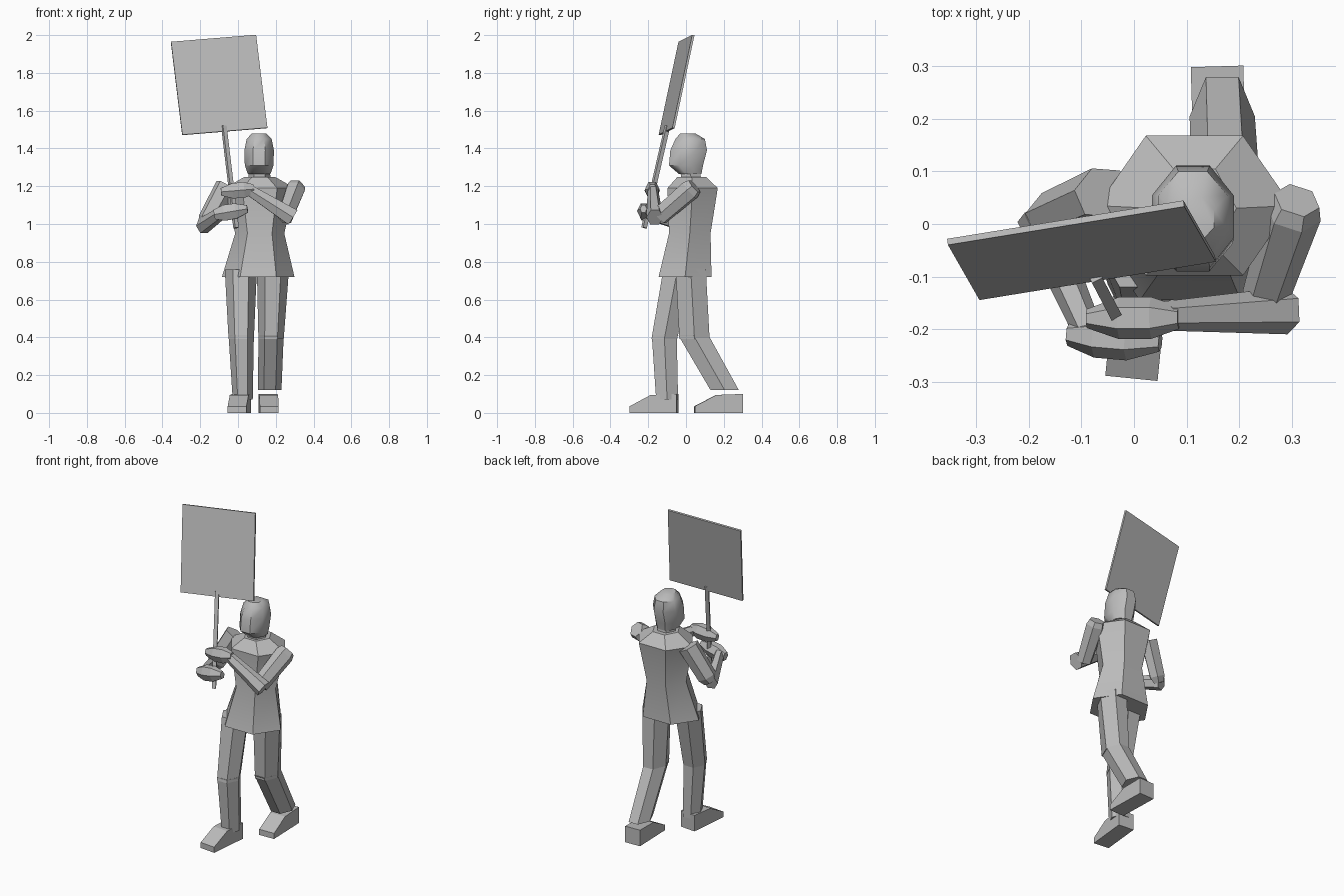
import bpy
import bmesh
from math import cos, sin, pi
from mathutils import Vector, Matrix

if "Cube" in bpy.data.objects:
    bpy.data.objects.remove(bpy.data.objects["Cube"])

grey = bpy.data.materials.new("plain_grey")
grey.use_nodes = True
grey.diffuse_color = (0.5, 0.5, 0.5, 1)
grey.node_tree.nodes["Principled BSDF"].inputs["Base Color"].default_value = (0.5, 0.5, 0.5, 1)


def finish(name, bm, smooth=0):
    bmesh.ops.recalc_face_normals(bm, faces=bm.faces)
    mesh = bpy.data.meshes.new(name)
    bm.to_mesh(mesh)
    bm.free()
    mesh.materials.append(grey)
    obj = bpy.data.objects.new(name, mesh)
    bpy.context.collection.objects.link(obj)
    if smooth:
        bpy.ops.object.select_all(action='DESELECT')
        obj.select_set(True)
        bpy.context.view_layer.objects.active = obj
        bpy.ops.object.shade_smooth_by_angle(angle=smooth)
    return obj


def skin(name, loops, smooth=0):
    """Join matching loops of points into a closed solid."""
    bm = bmesh.new()
    rows = [[bm.verts.new(p) for p in loop] for loop in loops]
    n = len(rows[0])
    for a, b in zip(rows, rows[1:]):
        for i in range(n):
            j = (i + 1) % n
            bm.faces.new((a[i], a[j], b[j], b[i]))
    bm.faces.new(rows[0])
    bm.faces.new(rows[-1])
    return finish(name, bm, smooth)


def ring(n, rx, ry, start=0.0):
    """Polygon stretched to exact half width and half depth."""
    angles = [start + 2 * pi * i / n for i in range(n)]
    mx = max(cos(a) for a in angles)
    my = max(sin(a) for a in angles)
    return [Vector((rx * cos(a) / mx, ry * sin(a) / my, 0)) for a in angles]


def stack(name, levels, n=6, start=0.0, smooth=0):
    """Horizontal rings: centre x, y, z, half width, half depth."""
    skin(name, [[Vector((x, y, z)) + p for p in ring(n, rx, ry, start)]
                for x, y, z, rx, ry in levels], smooth)


def limb(name, a, b, sizes, n=6, start=0.0):
    """Rings square to the line a-b; sizes are (fraction, rx, ry)."""
    a, b = Vector(a), Vector(b)
    turn = (b - a).to_track_quat('Z', 'Y')
    skin(name, [[a.lerp(b, t) + turn @ p for p in ring(n, rx, ry, start)]
                for t, rx, ry in sizes])


def foot(name, x, heel_y, length, half, turn):
    """Wedge shoe: side profile extruded across, turned about the heel."""
    profile = [(0, 0), (0, 0.1), (-0.55, 0.095), (-1, 0.035), (-1, 0)]
    spin = Matrix.Rotation(turn, 3, 'Z')
    skin(name, [[Vector((x, heel_y, 0)) + spin @ Vector((s * half, y * length, z))
                 for y, z in profile] for s in (-1, 1)])


# Body
stack("torso", [(0.107, -0.005, 0.72, 0.192, 0.14), (0.115, 0.02, 0.95, 0.13, 0.11),
                (0.115, 0.035, 1.19, 0.185, 0.133), (0.115, 0.03, 1.25, 0.08, 0.075)], smooth=0.6)
stack("neck", [(0.115, 0.03, 1.2, 0.06, 0.055), (0.112, 0.02, 1.31, 0.055, 0.05)])
stack("head", [(0.112, 0.022, 1.265, 0.06, 0.06), (0.112, 0.0, 1.31, 0.076, 0.09),
               (0.112, 0.014, 1.39, 0.078, 0.097), (0.112, 0.022, 1.45, 0.066, 0.078),
               (0.112, 0.01, 1.478, 0.04, 0.042)], n=8, start=pi / 8, smooth=0.75)

# Striding legs
stack("right_thigh", [(0.015, -0.045, 0.76, 0.085, 0.075), (0.017, -0.115, 0.39, 0.067, 0.068)])
stack("right_shin", [(0.017, -0.115, 0.41, 0.067, 0.066), (0.025, -0.1, 0.07, 0.053, 0.058)])
stack("left_thigh", [(0.185, 0.025, 0.76, 0.085, 0.08), (0.175, 0.045, 0.39, 0.067, 0.08)])
stack("left_shin", [(0.175, 0.04, 0.41, 0.067, 0.08), (0.168, 0.205, 0.12, 0.062, 0.075)])
foot("right_foot", 0.02, -0.045, 0.25, 0.05, -0.1)
foot("left_foot", 0.158, 0.3, 0.255, 0.05, 0.03)

# Arms bent toward the pole
limb("right_upper_arm", (-0.06, 0.06, 1.2), (-0.175, 0.01, 0.99),
     [(0, 0.05, 0.055), (0.85, 0.045, 0.05), (1, 0.03, 0.035)])
limb("right_forearm", (-0.185, 0.02, 0.99), (-0.085, -0.21, 1.06),
     [(0, 0.04, 0.04), (1, 0.028, 0.03)])
limb("left_upper_arm", (0.31, 0.045, 1.2), (0.25, -0.14, 1.04),
     [(0, 0.045, 0.04), (0.12, 0.055, 0.05), (1, 0.045, 0.045)])
limb("left_forearm", (0.29, -0.165, 1.035), (0.06, -0.175, 1.18),
     [(0, 0.045, 0.045), (1, 0.028, 0.028)])

# Hands
grip = [(0, 0.022, 0.025), (0.3, 0.04, 0.042), (0.65, 0.04, 0.04), (1, 0.018, 0.02)]
limb("right_hand", (-0.125, -0.21, 1.05), (0.05, -0.225, 1.08), grip)
limb("left_hand", (0.085, -0.178, 1.185), (-0.09, -0.18, 1.17), grip)

# Placard on a square pole
limb("pole", (-0.01, -0.222, 0.98), (-0.075, -0.098, 1.52),
     [(0, 0.011, 0.011), (1, 0.011, 0.011)], n=4, start=pi / 4)
centre = Vector((-0.1, -0.05, 1.736))
across, up = Vector((0.45, 0.073, 0.037)), Vector((-0.06, 0.105, 0.492))
depth = across.cross(up).normalized() * 0.006
skin("placard", [[centre + across * u + up * v + depth * s
                  for u, v in ((-.5, -.5), (.5, -.5), (.5, .5), (-.5, .5))] for s in (-1, 1)])
